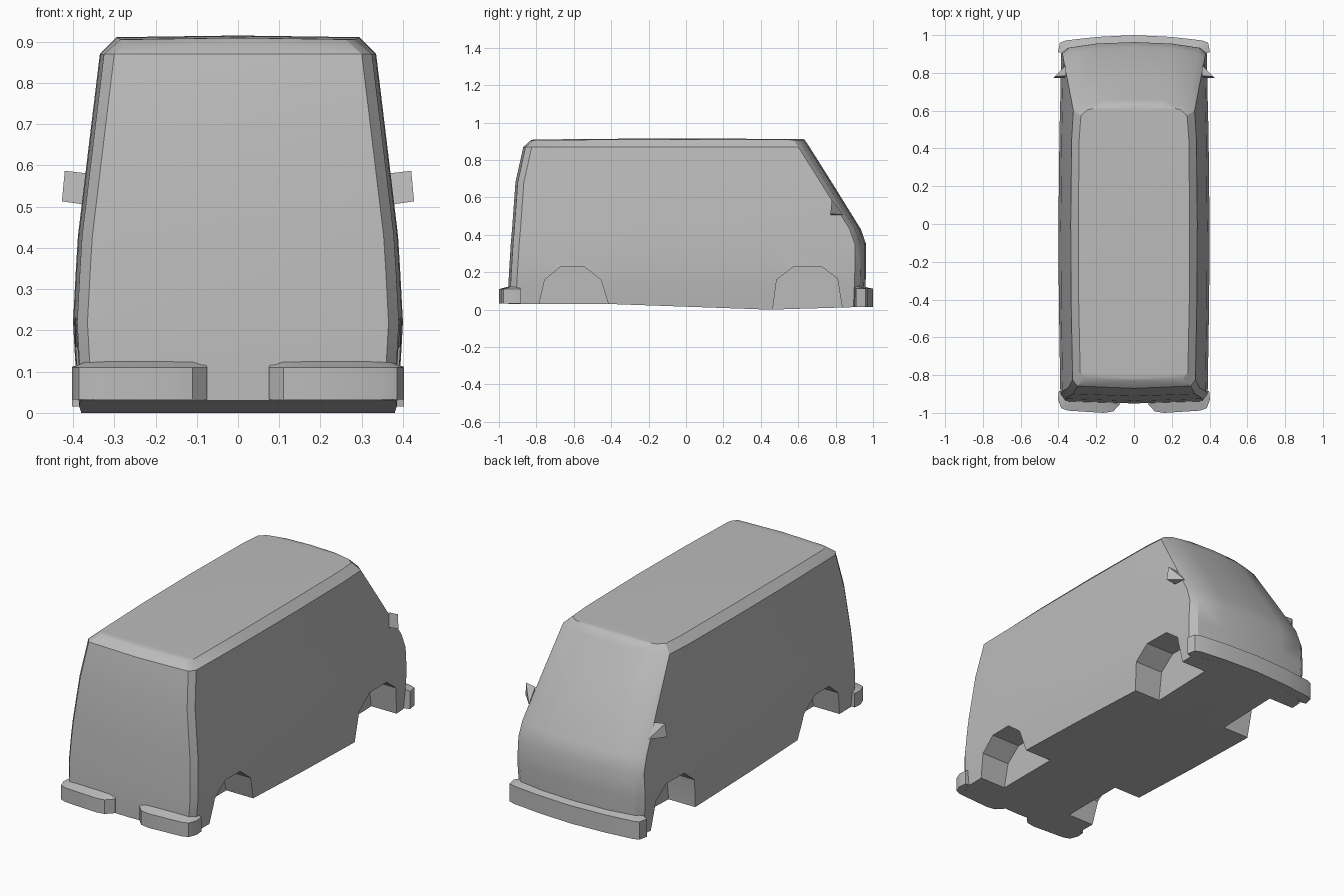
import bpy
import bmesh

old = bpy.data.objects.get("Cube")
if old:
    bpy.data.objects.remove(old, do_unlink=True)

GREY = (0.5, 0.5, 0.5, 1)
paint = bpy.data.materials.new("plain_grey")
paint.use_nodes = True
paint.diffuse_color = GREY
paint.node_tree.nodes["Principled BSDF"].inputs["Base Color"].default_value = GREY


def make(name, rows, faces):
    """Half mesh on the +x side, mirrored across the centre plane."""
    bm = bmesh.new()
    verts = [bm.verts.new(p) for p in rows]
    for f in faces:
        bm.faces.new([verts[i] for i in f])
    bmesh.ops.remove_doubles(bm, verts=bm.verts, dist=0.0001)
    bmesh.ops.recalc_face_normals(bm, faces=bm.faces)
    mesh = bpy.data.meshes.new(name)
    bm.to_mesh(mesh)
    bm.free()
    mesh.materials.append(paint)
    obj = bpy.data.objects.new(name, mesh)
    bpy.context.collection.objects.link(obj)
    obj.modifiers.new("mirror", 'MIRROR')
    return obj


def grid_faces(rows, cols, wrap=False):
    return [(r * cols + c, r * cols + (c + 1) % cols,
             (r + 1) * cols + (c + 1) % cols, (r + 1) * cols + c)
            for r in range(rows - 1) for c in range(cols if wrap else cols - 1)]


def floor_z(y):
    """Height of the gently sloping underside."""
    if y < -0.4:
        return 0.03
    if y < 0.45:
        return 0.03 * (0.45 - y) / 0.85
    return 0.015 * (y - 0.45) / 0.5


def half_ring(w, yf, yr):
    """Plan outline from nose centre round the side to tail centre."""
    return [(0, yf), (w * 0.5, yf - 0.008), (w - 0.05, yf - 0.03),
            (w - 0.014, yf - 0.06), (w - 0.005, 0.45), (w, 0), (w - 0.002, -0.4),
            (w - 0.01, yr + 0.045), (w - 0.035, yr + 0.012), (0, yr)]


# Body shell: height, half width, nose y, tail y
levels = [(0, 0.385, 0.955, -0.95), (0.13, 0.395, 0.96, -0.95),
          (0.22, 0.4, 0.963, -0.945), (0.35, 0.393, 0.963, -0.937),
          (0.43, 0.388, 0.935, -0.93), (0.68, 0.358, 0.78, -0.912),
          (0.87, 0.335, 0.66, -0.87), (0.905, 0.295, 0.635, -0.83)]
points = []
for i, (z, w, yf, yr) in enumerate(levels):
    ring = half_ring(w, yf, yr)
    last = i == len(levels) - 1
    if i == 0:
        points += [(0, y, floor_z(y)) for x, y in ring]
        points += [(x, y, floor_z(y)) for x, y in ring]
    elif last:
        edge = [(x, y, z + 0.006 * (1 - (y / 0.85) ** 2)) for x, y in ring]
        points += edge
        points += [(0, y, h + (0.004 if 0 < k < len(edge) - 1 else 0))
                   for k, (x, y, h) in enumerate(edge)]
    else:
        points += [(x, y, z) for x, y in ring]
body = make("van_body", points, grid_faces(len(levels) + 2, 10))

# Wheel arches cut into the body
arches = [[(-0.785, -0.1), (-0.785, 0.03), (-0.755, 0.16), (-0.67, 0.23),
           (-0.545, 0.23), (-0.455, 0.16), (-0.415, 0.03), (-0.415, -0.1)],
          [(0.465, -0.1), (0.465, 0.01), (0.485, 0.16), (0.575, 0.23),
           (0.725, 0.23), (0.81, 0.165), (0.835, 0.01), (0.835, -0.1)]]
for arch in arches:
    n = len(arch)
    prism = [(x, y, z) for x in (0.22, 0.6) for y, z in arch]
    cutter = make("arch_cutter", prism, grid_faces(2, n, True)
                  + [tuple(range(n)), tuple(range(n, 2 * n))])
    cutter.hide_render = True
    cut = body.modifiers.new("arch", 'BOOLEAN')
    cut.operation = 'DIFFERENCE'
    cut.solver = 'EXACT'
    cut.object = cutter

bpy.context.view_layer.objects.active = body
for mod in [m.name for m in body.modifiers]:
    bpy.ops.object.modifier_apply(modifier=mod)
for obj in [o for o in bpy.data.objects if o.name.startswith("arch_cutter")]:
    bpy.data.objects.remove(obj, do_unlink=True)


def bumper(name, outer, inner, z0, z1, z_in, cap_start):
    """Strip with a rectangular section whose top slopes up to the body."""
    pts = []
    for (ox, oy), (ix, iy) in zip(outer, inner):
        pts += [(ox, oy, z0), (ox, oy, z1), (ix, iy, z_in), (ix, iy, z0)]
    n = len(outer)
    faces = grid_faces(n, 4, True) + [tuple(range(4 * n - 4, 4 * n))]
    if cap_start:
        faces.append((0, 1, 2, 3))
    return make(name, pts, faces)


# Bumpers: one full-width at the nose, two halves at the tail
nose = bumper("nose_bumper",
              [(0, 1), (0.2, 0.99), (0.36, 0.972), (0.392, 0.96), (0.402, 0.91)],
              [(0, 0.94), (0.19, 0.935), (0.33, 0.92), (0.355, 0.91), (0.36, 0.9)],
              0.015, 0.112, 0.125, False)
tail = bumper("tail_bumper",
              [(0.075, -0.955), (0.11, -0.992), (0.16, -1), (0.35, -0.988),
               (0.385, -0.975), (0.402, -0.93), (0.398, -0.885)],
              [(0.08, -0.93), (0.11, -0.93), (0.16, -0.93), (0.32, -0.925),
               (0.345, -0.92), (0.36, -0.91), (0.36, -0.885)],
              0.033, 0.11, 0.128, True)

# Wedge-shaped wing mirrors
mirrors = make("wing_mirrors",
               [(0.36, 0.785, 0.58), (0.42, 0.78, 0.587), (0.427, 0.772, 0.513),
                (0.37, 0.772, 0.505), (0.36, 0.84, 0.507)],
               [(0, 1, 2, 3), (0, 1, 4), (1, 2, 4), (2, 3, 4), (3, 0, 4)])

bpy.ops.object.select_all(action='DESELECT')
for obj in (body, nose, tail):
    obj.select_set(True)
bpy.context.view_layer.objects.active = body
bpy.ops.object.shade_smooth_by_angle(angle=0.52)
